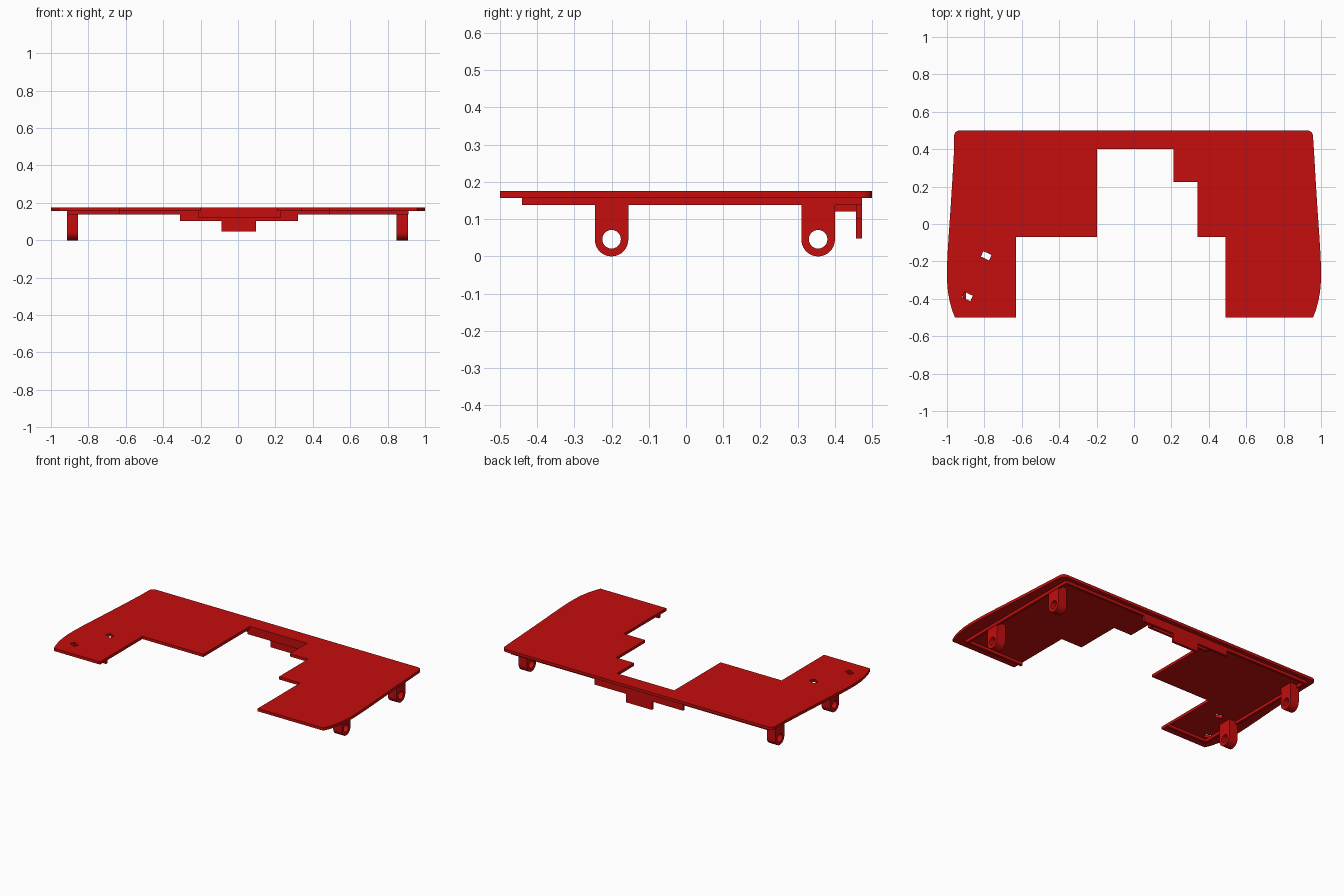
import bpy, math
from mathutils import Matrix

if "Cube" in bpy.data.objects:
    bpy.data.objects.remove(bpy.data.objects["Cube"])

RED = bpy.data.materials.new("red plastic")
RED.diffuse_color = (0.56, 0.004, 0.004, 1)
RED.use_nodes = True
RED.node_tree.nodes["Principled BSDF"].inputs["Base Color"].default_value = RED.diffuse_color


def slab(name, loops, thick, matrix):
    """Flat outline (first loop) with holes (other loops), thickened about its plane."""
    cu = bpy.data.curves.new(name, 'CURVE')
    cu.dimensions, cu.fill_mode, cu.extrude = '2D', 'BOTH', thick / 2
    for pts in loops:
        sp = cu.splines.new('POLY')
        sp.points.add(len(pts) - 1)
        for p, (x, y) in zip(sp.points, pts):
            p.co = (x, y, 0, 1)
        sp.use_cyclic_u = True
    ob = bpy.data.objects.new(name, cu)
    bpy.context.collection.objects.link(ob)
    bpy.ops.object.select_all(action='DESELECT')
    ob.select_set(True)
    bpy.context.view_layer.objects.active = ob
    bpy.ops.object.convert(target='MESH')
    ob = bpy.context.object
    ob.name = name
    ob.data.transform(matrix)
    ob.data.materials.clear()
    ob.data.materials.append(RED)
    bpy.ops.object.shade_smooth_by_angle(angle=math.radians(30))
    return ob


def box(name, x0, x1, y0, y1, z0, z1):
    return slab(name, [[(x0, y0), (x1, y0), (x1, y1), (x0, y1)]], z1 - z0,
                Matrix.Translation((0, 0, (z0 + z1) / 2)))


def arc(cx, cy, r, a0, a1, n):
    return [(cx + r * math.cos(math.radians(a0 + (a1 - a0) * i / n)),
             cy + r * math.sin(math.radians(a0 + (a1 - a0) * i / n))) for i in range(n + 1)]


def slot(cx, cy):
    a = math.radians(-25)
    return [(cx + u * math.cos(a) - v * math.sin(a), cy + u * math.sin(a) + v * math.cos(a))
            for u, v in ((-.024, -.016), (.024, -.016), (.024, .016), (-.024, .016))]


# Top plate: stepped cut-out, gently bowed sides, rounded rear corners, two slots
bow = [(.957, -.5), (.973, -.46), (.986, -.41), (.995, -.36), (1, -.30), (1, -.24),
       (.997, -.16), (.990, -.05), (.981, .08), (.971, .24), (.963, .38)]
outline = [(.49, -.5)] + bow + arc(.927, .47, .03, 0, 90, 8)
outline += arc(-.932, .47, .03, 90, 180, 8) + [(-x, y) for x, y in reversed(bow)]
outline += [(-.63, -.5), (-.63, -.07), (-.197, -.07), (-.197, .40), (.21, .40),
            (.21, .225), (.34, .225), (.34, -.07), (.49, -.07)]
slab("top_plate", [outline, slot(-.79, -.17), slot(-.89, -.388)], .018,
     Matrix.Translation((0, 0, .166)))

# Stiffening ribs under the plate
box("rib_left", -.915, -.899, -.44, .457, .138, .157)
box("rib_right", .895, .911, -.44, .457, .138, .157)
box("rib_front_left", -.899, -.63, -.44, -.424, .138, .157)
box("rib_front_right", .49, .895, -.44, -.424, .138, .157)

# Rear rib with its stepped hanging tab
stand = Matrix.Rotation(math.pi / 2, 4, 'X')
slab("rear_tab", [[(-.915, .157), (-.915, .138), (-.31, .138), (-.31, .102), (-.088, .102),
                   (-.088, .048), (.096, .048), (.096, .102), (.32, .102), (.32, .138),
                   (.911, .138), (.911, .157)]], .016, Matrix.Translation((0, .465, 0)) @ stand)

# Walls bordering the narrow bridge behind the cut-out
box("bridge_wall", -.213, .228, .40, .415, .121, .157)
box("bridge_end_left", -.213, -.197, .415, .457, .121, .157)
box("bridge_end_right", .212, .228, .415, .457, .121, .157)

# Hinge lugs with round ends and pin holes
sideways = Matrix(((0, 0, 1, 0), (1, 0, 0, 0), (0, 1, 0, 0), (0, 0, 0, 1)))
for side, x in (("left", -.885), ("right", .878)):
    for end, y in (("front", -.20), ("rear", .355)):
        profile = [(y + .045, .157), (y - .045, .157)] + arc(y, .045, .045, 180, 360, 20)
        hole = arc(y, .046, .025, 0, 345, 23)
        slab(f"lug_{end}_{side}", [profile, hole], .061,
             Matrix.Translation((x, 0, 0)) @ sideways)
